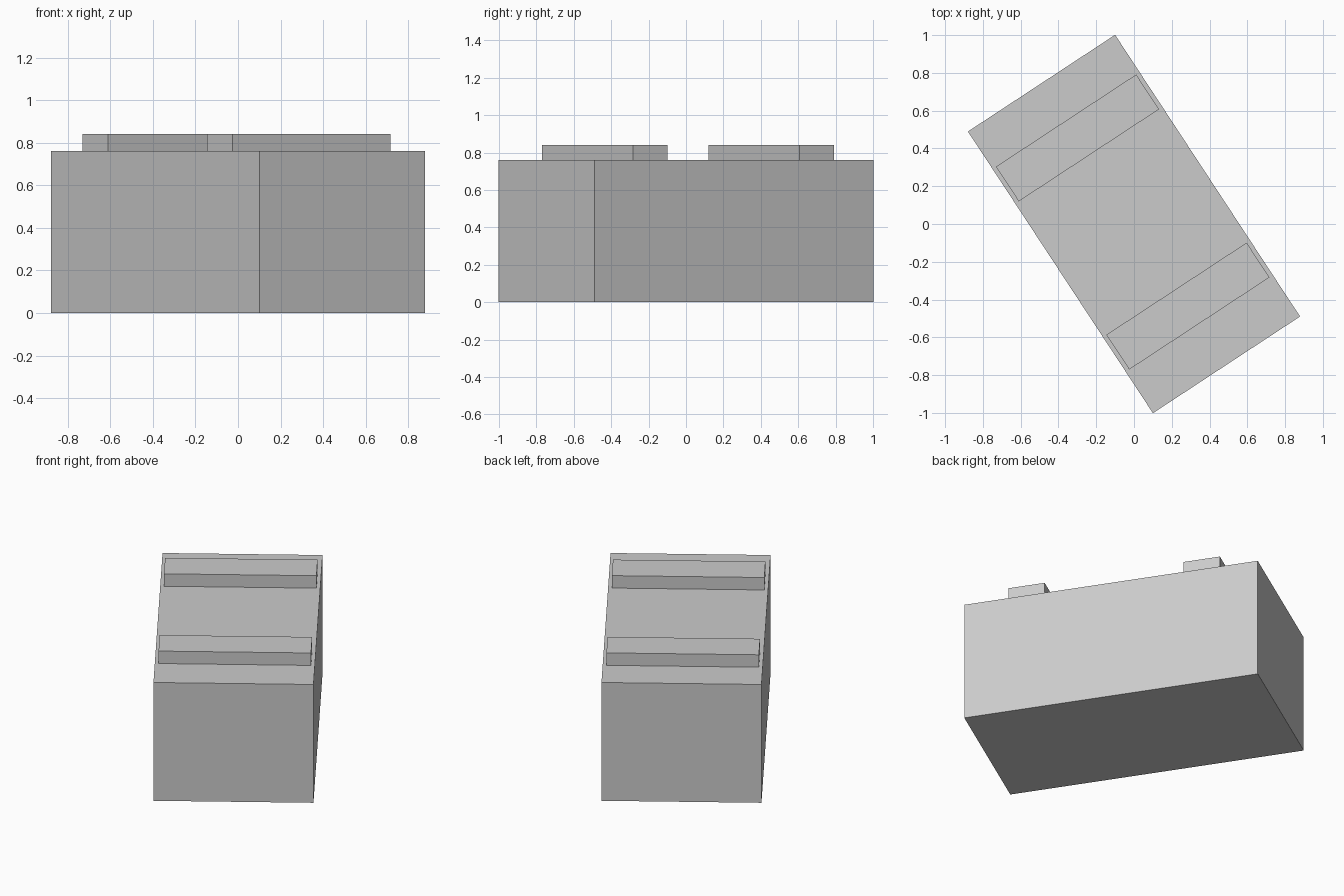
import bpy
from math import radians
from mathutils import Matrix

cube = bpy.data.objects.get("Cube")
if cube:
    bpy.data.objects.remove(cube, do_unlink=True)

# Single plain grey
grey = bpy.data.materials.new("light_grey")
grey.use_nodes = True
colour = (0.6, 0.6, 0.6, 1)
grey.diffuse_color = colour
grey.node_tree.nodes["Principled BSDF"].inputs["Base Color"].default_value = colour

TURN = Matrix.Rotation(radians(33.3), 4, "Z")


def box(name, size, along, bottom):
    """Box centred across the block, placed along its turned long axis."""
    centre = Matrix.Translation((0, along, bottom + size[2] / 2))
    bpy.ops.mesh.primitive_cube_add(size=1)
    obj = bpy.context.object
    obj.name = name
    obj.data.transform(TURN @ centre @ Matrix.Diagonal((*size, 1)))
    obj.data.materials.append(grey)
    return obj


# Main block
BODY_H = 0.76
box("main_block", (0.932, 1.784, BODY_H), 0, 0)

# Two raised roof strips
for name, along in (("back_roof_strip", 0.545), ("front_roof_strip", -0.52)):
    box(name, (0.888, 0.22, 0.08), along, BODY_H)
